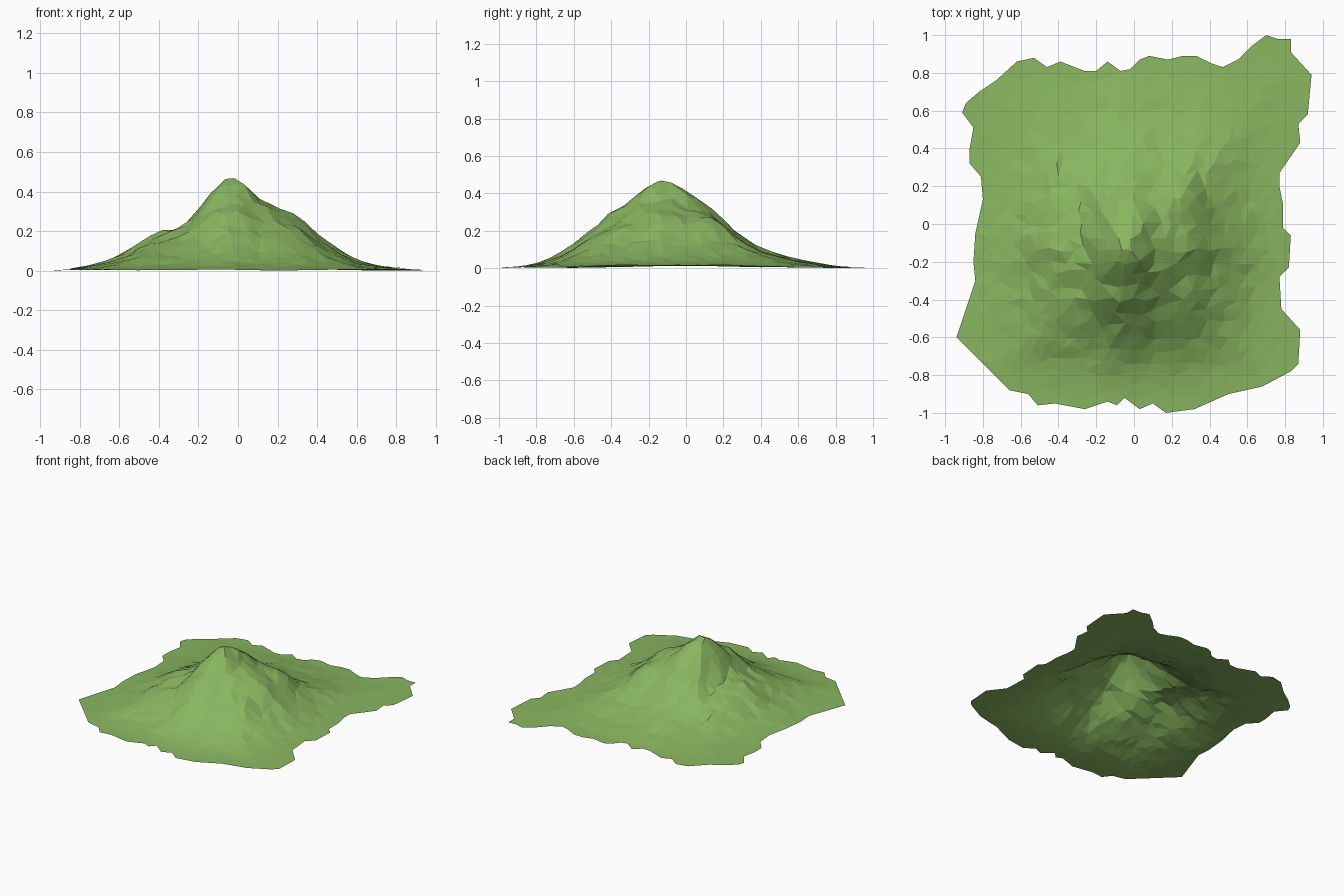
import bpy
import bmesh
import math
import random
from mathutils import Vector, noise
from mathutils.geometry import delaunay_2d_cdt

random.seed(7)

default_cube = bpy.data.objects.get("Cube")
if default_cube:
    bpy.data.objects.remove(default_cube, do_unlink=True)

SPACING = 0.066
SUMMIT = (-.03, -.13)

# Ragged border of the ground sheet, clockwise from the back left
OUTLINE = [
    (-.62, .86), (-.53, .88), (-.46, .83), (-.39, .86), (-.26, .81), (-.2, .81),
    (-.14, .86), (-.07, .81), (-.02, .82), (.03, .87), (.08, .89), (.18, .87),
    (.26, .89), (.33, .89), (.41, .85), (.47, .83), (.55, .87), (.62, .94),
    (.7, 1), (.76, .98), (.83, .98), (.83, .91), (.94, .79), (.92, .58),
    (.87, .53), (.88, .43), (.77, .27), (.77, .2), (.79, .1), (.79, -.02),
    (.83, -.06), (.82, -.23), (.77, -.28), (.78, -.45), (.88, -.56),
    (.87, -.74), (.83, -.78), (.68, -.86), (.5, -.9), (.32, -.98), (.17, -1),
    (.1, -.95), (.03, -.98), (-.05, -.92), (-.09, -.96), (-.14, -.94),
    (-.26, -.98), (-.42, -.95), (-.51, -.96), (-.56, -.9), (-.66, -.88),
    (-.94, -.6), (-.84, -.3), (-.85, -.2), (-.84, -.05), (-.8, .13),
    (-.81, .25), (-.87, .32), (-.87, .4), (-.85, .51), (-.91, .59),
    (-.89, .64), (-.82, .7), (-.73, .76),
]

# Skyline heights across the mountain and along it
ACROSS = [(-.95, 0), (-.8, .012), (-.7, .04), (-.6, .073), (-.5, .135),
          (-.4, .195), (-.28, .22), (-.2, .31), (-.1, .44), (-.06, .465),
          (0, .465), (.04, .435), (.1, .365), (.2, .32), (.3, .27),
          (.4, .175), (.5, .105), (.6, .052), (.7, .025), (.95, 0)]
ALONG = [(-1, 0), (-.9, .005), (-.8, .022), (-.7, .06), (-.6, .13),
         (-.5, .205), (-.4, .3), (-.3, .35), (-.2, .44), (-.16, .465),
         (-.1, .465), (-.04, .44), (.1, .345), (.2, .255), (.3, .17),
         (.4, .105), (.6, .045), (.8, .01), (1, 0)]


def sample(profile, t):
    """Height of a skyline at t, interpolated between its points."""
    for (a, low), (b, high) in zip(profile, profile[1:]):
        if t <= b:
            return low + (high - low) * max(0, t - a) / (b - a)
    return profile[-1][1]


def bump(x, y, center, radius):
    return math.exp(-((x - center[0]) ** 2 + (y - center[1]) ** 2) / radius ** 2)


def height(x, y):
    # Rounded cone blended with a pyramid, so that the corners spread out
    across, along = sample(ACROSS, x), sample(ALONG, y)
    h = .75 * across * along / .465 + .25 * min(across, along)
    # Shoulder on the ridge towards the back left corner
    h += .04 * bump(x, y, (.23, .15), .13) + .015 * bump(x, y, (.42, .37), .2)
    # Gullies and loose rock, strongest on the steep slopes
    steep = min(1, h / .12) * (1 - .9 * bump(x, y, SUMMIT, .1))
    h += steep * .016 * noise.noise(Vector((x * 6, y * 6, 3)))
    h += steep * random.uniform(-.009, .009)
    # Slight rolling of the flat ground
    return h + .004 * noise.noise(Vector((x * 3, y * 3, 8)))


def inside(x, y):
    """True when a point lies within the border."""
    result = False
    for (ax, ay), (bx, by) in zip(OUTLINE, OUTLINE[1:] + OUTLINE[:1]):
        if (ay > y) != (by > y) and x < ax + (bx - ax) * (y - ay) / (by - ay):
            result = not result
    return result


def clear_of_border(x, y):
    return all(math.hypot(x - a, y - b) > SPACING * .6 for a, b in OUTLINE)


# Scattered points in staggered rows, joined into irregular triangles
points = [Vector(p) for p in OUTLINE]
steps = math.ceil(1 / SPACING)
for row in range(-steps, steps + 1):
    for column in range(-steps, steps + 1):
        x = (column + .5 * (row % 2) + random.uniform(-.33, .33)) * SPACING
        y = (row + random.uniform(-.33, .33)) * SPACING
        if inside(x, y) and clear_of_border(x, y):
            points.append(Vector((x, y)))
points.append(Vector(SUMMIT))

border = [(i, (i + 1) % len(OUTLINE)) for i in range(len(OUTLINE))]
flat, _, triangles, *_ = delaunay_2d_cdt(points, border, [], 1, .0001)

# Raise the sheet into a mountain and set its lowest point on the ground
bm = bmesh.new()
verts = [bm.verts.new((p.x, p.y, height(p.x, p.y))) for p in flat]
for triangle in triangles:
    bm.faces.new([verts[i] for i in triangle])
bmesh.ops.recalc_face_normals(bm, faces=bm.faces)
if sum(face.normal.z for face in bm.faces) < 0:
    bmesh.ops.reverse_faces(bm, faces=bm.faces)
lowest = min(v.co.z for v in bm.verts)
bmesh.ops.translate(bm, verts=bm.verts, vec=(0, 0, -lowest))

mesh = bpy.data.meshes.new("mountain")
bm.to_mesh(mesh)
bm.free()
mountain = bpy.data.objects.new("mountain", mesh)
bpy.context.collection.objects.link(mountain)

# Grass colour over the whole mountain
grass = bpy.data.materials.new("grass_green")
grass.use_nodes = True
grass.diffuse_color = (.25, .47, .117, 1)
grass.node_tree.nodes["Principled BSDF"].inputs["Base Color"].default_value = grass.diffuse_color
mesh.materials.append(grass)
